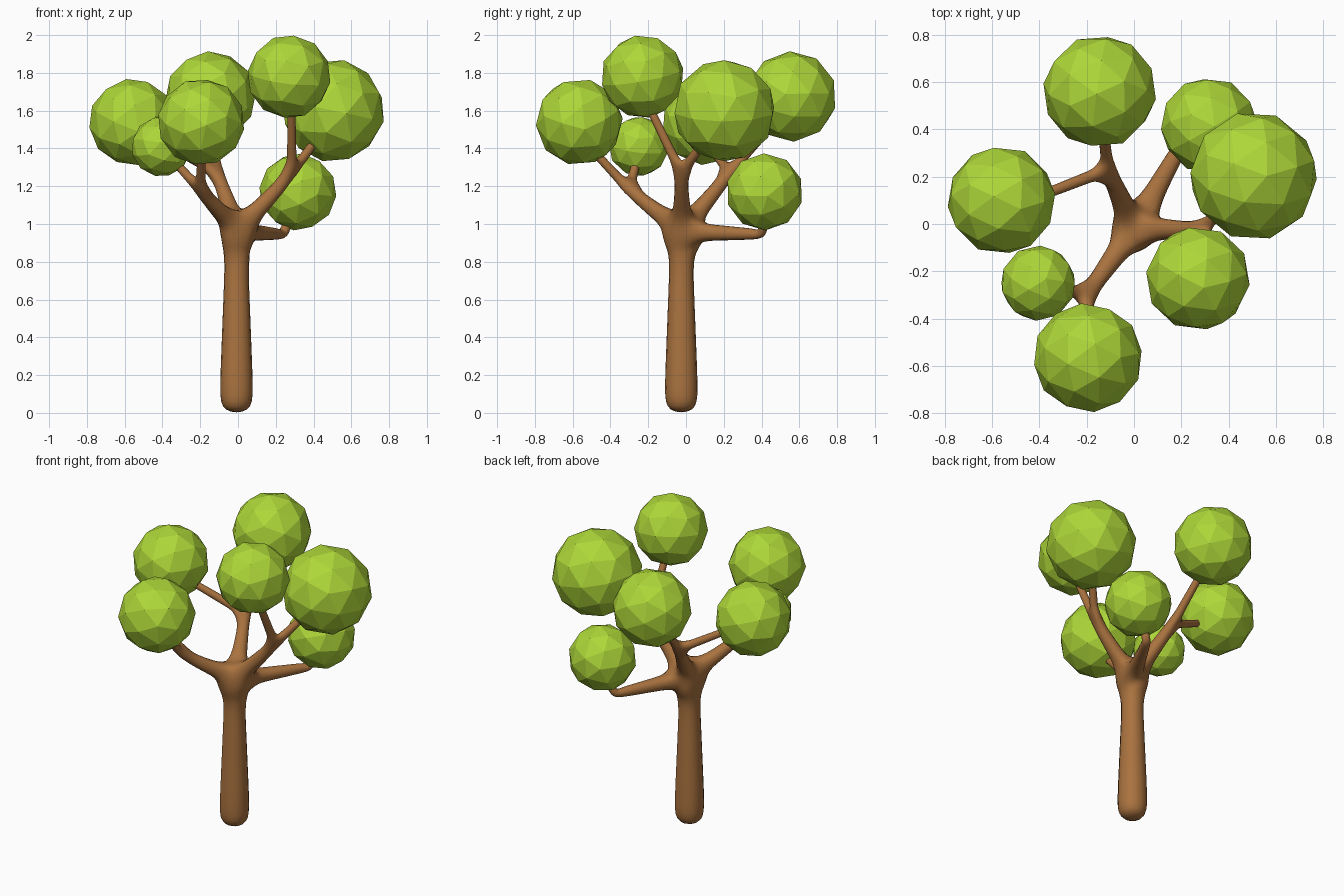
import bpy
import random
from math import tau
from mathutils import Vector

if "Cube" in bpy.data.objects:
    bpy.data.objects.remove(bpy.data.objects["Cube"])

random.seed(4)


def material(name, color):
    m = bpy.data.materials.new(name)
    m.diffuse_color = color
    m.use_nodes = True
    m.node_tree.nodes["Principled BSDF"].inputs["Base Color"].default_value = m.diffuse_color
    return m


bark = material("bark", (0.40, 0.17, 0.05, 1))
leaf = material("leaf", (0.42, 0.68, 0.04, 1))

# Skeleton of the trunk and branches: points with a thickness
verts, edges, radii, forks = [], [], [], []


def point(co, radius):
    verts.append(Vector(co))
    radii.append(radius)
    return len(verts) - 1


def limb(start, end, r0, r1, gap0=0.0, gap1=0.0):
    """Connect start to a new point, with collar points beside the forks."""
    a, b = verts[start], Vector(end)
    length = (b - a).length
    stops = []
    if gap0:
        stops.append(gap0 / length)
    if gap1:
        stops.append(1 - gap1 / length)
    prev = start
    for t in stops + [1.0]:
        new = point(a.lerp(b, t), r0 + (r1 - r0) * t)
        edges.append((prev, new))
        prev = new
    return prev


# Trunk up to the crown fork
base = point((-0.008, -0.025, -0.007), 0.088)
low = limb(base, (-0.008, -0.025, 0.12), 0.096, 0.096)
mid = limb(low, (-0.008, -0.025, 0.76), 0.096, 0.069)
neck = limb(mid, (-0.005, -0.022, 0.85), 0.07, 0.075)
crown = limb(neck, (0.0, -0.02, 0.96), 0.075, 0.07)
forks.append(crown)

# Main branches: fork position, then the tips of its two twigs
for fork_at, tips in [
    ((-0.20, -0.30, 1.18), [(-0.19, -0.53, 1.43), (-0.38, -0.25, 1.38)]),
    ((0.285, -0.025, 1.27), [(0.283, -0.21, 1.65), (0.47, 0.16, 1.52)]),
    ((-0.11, 0.23, 1.27), [(-0.14, 0.48, 1.55), (-0.47, 0.09, 1.47)]),
]:
    fork = limb(crown, fork_at, 0.058, 0.033, 0.11, 0.065)
    forks.append(fork)
    for tip in tips:
        limb(fork, tip, 0.028, 0.022, 0.065)

# Low side branch with an elbow
elbow = limb(crown, (0.24, 0.405, 0.945), 0.058, 0.028, 0.11)
limb(elbow, (0.31, 0.415, 1.13), 0.028, 0.024)

mesh = bpy.data.meshes.new("trunk_and_branches")
mesh.from_pydata([tuple(v) for v in verts], edges, [])
tree = bpy.data.objects.new("trunk_and_branches", mesh)
bpy.context.collection.objects.link(tree)
mesh.materials.append(bark)

skin = tree.modifiers.new("skin", 'SKIN')
skin.use_smooth_shade = True
skin.branch_smoothing = 0.0
for i, sv in enumerate(mesh.skin_vertices[0].data):
    sv.radius = (radii[i], radii[i])
    sv.use_root = i == base
    sv.use_loose = i in forks
sub = tree.modifiers.new("subdivision", 'SUBSURF')
sub.levels = sub.render_levels = 2

# Faceted leaf balls: centre and radius
for i, (x, y, z, r) in enumerate([
    (-0.145, 0.56, 1.675, 0.24),
    (-0.56, 0.10, 1.54, 0.23),
    (-0.405, -0.25, 1.41, 0.16),
    (-0.195, -0.565, 1.54, 0.232),
    (0.27, -0.23, 1.78, 0.222),
    (0.505, 0.203, 1.60, 0.273),
    (0.317, 0.416, 1.17, 0.205),
]):
    bpy.ops.mesh.primitive_ico_sphere_add(
        subdivisions=2, radius=r, location=(x, y, z),
        rotation=[random.uniform(0, tau) for _ in range(3)])
    ball = bpy.context.object
    ball.name = f"leaf_ball_{i + 1}"
    ball.data.materials.append(leaf)
